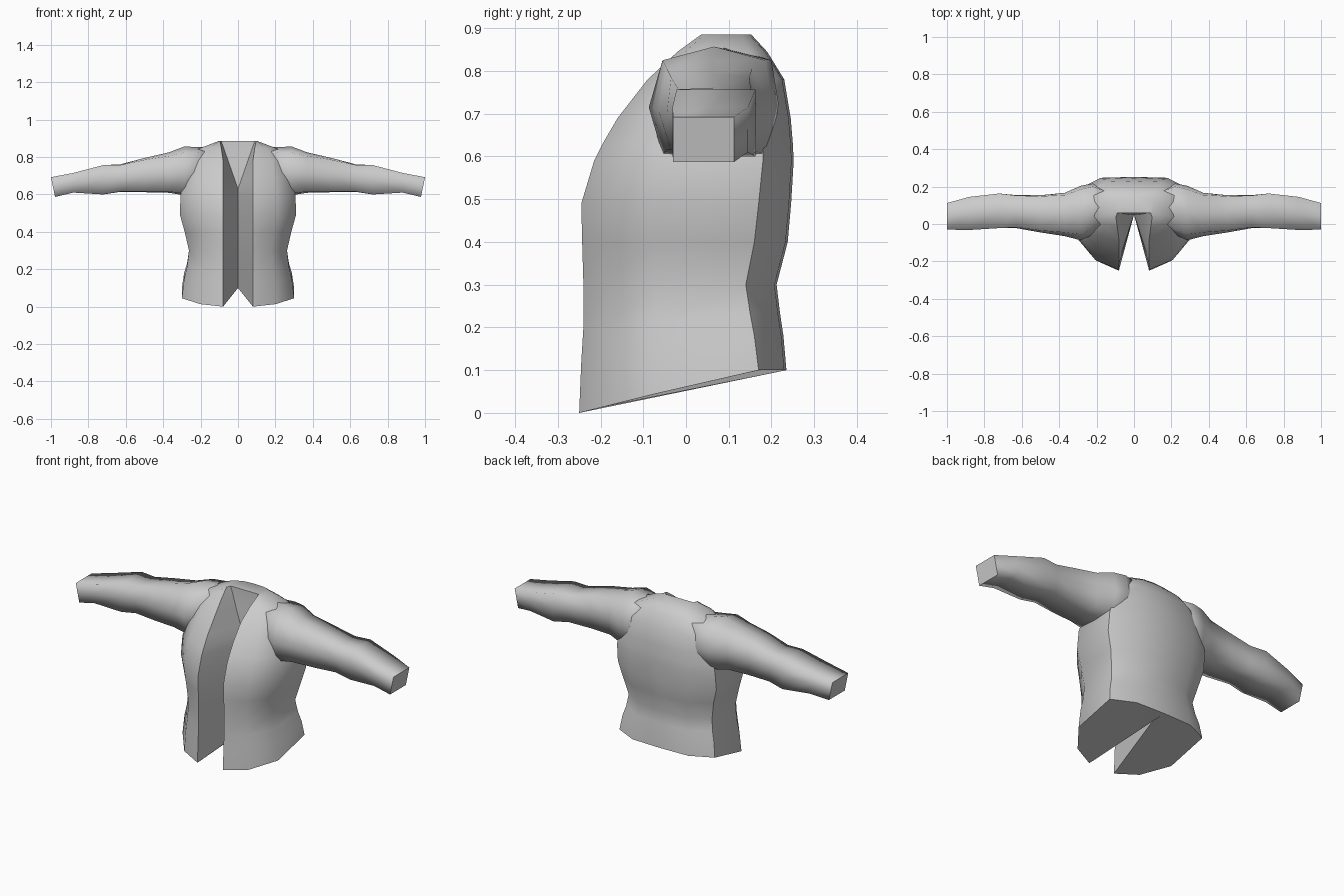
import bpy, bmesh, math

if "Cube" in bpy.data.objects:
    bpy.data.objects.remove(bpy.data.objects["Cube"])

cloth = bpy.data.materials.new("grey_cloth")
cloth.diffuse_color = (0.6, 0.6, 0.6, 1)
cloth.use_nodes = True
cloth.node_tree.nodes["Principled BSDF"].inputs["Base Color"].default_value = cloth.diffuse_color


def loft(bm, rings, closed):
    """Skin a list of equal-length vertex rings."""
    n = len(rings[0])
    for a, b in zip(rings, rings[1:]):
        for i in range(n if closed else n - 1):
            j = (i + 1) % n
            bm.faces.new((a[i], a[j], b[j], b[i]))


def finish(bm, name, angle):
    bmesh.ops.remove_doubles(bm, verts=bm.verts, dist=0.0005)
    bmesh.ops.recalc_face_normals(bm, faces=bm.faces)
    me = bpy.data.meshes.new(name)
    bm.to_mesh(me)
    bm.free()
    me.materials.append(cloth)
    ob = bpy.data.objects.new(name, me)
    bpy.context.collection.objects.link(ob)
    bpy.ops.object.select_all(action='DESELECT')
    ob.select_set(True)
    bpy.context.view_layer.objects.active = ob
    bpy.ops.object.shade_smooth_by_angle(angle=math.radians(angle))


# Jacket body: height, groove depth, lapel y, half width, side front y, side back y, back y
BODY = [
    (0.00, 0.15, -0.25, 0.30, -0.07, 0.17, 0.235),
    (0.12, 0.13, -0.245, 0.288, -0.07, 0.16, 0.228),
    (0.20, 0.10, -0.24, 0.272, -0.07, 0.15, 0.22),
    (0.30, 0.07, -0.24, 0.262, -0.07, 0.14, 0.212),
    (0.40, 0.055, -0.243, 0.285, -0.07, 0.16, 0.238),
    (0.49, 0.05, -0.245, 0.31, -0.07, 0.17, 0.246),
    (0.59, 0.05, -0.215, 0.308, -0.06, 0.18, 0.252),
    (0.63, 0.05, -0.195, 0.30, -0.05, 0.18, 0.25),
    (0.69, 0.05, -0.16, 0.285, -0.04, 0.18, 0.245),
    (0.78, 0.055, -0.09, 0.26, 0.0, 0.17, 0.23),
    (0.845, 0.06, -0.02, 0.21, 0.04, 0.15, 0.19),
    (0.885, 0.06, 0.035, 0.105, 0.06, 0.13, 0.153),
]
bm = bmesh.new()
for s in (1, -1):
    rings = []
    for k, (z, g, f, w, sf, sb, b) in enumerate(BODY):
        v = max(0, (z - 0.63) * 0.35)          # neck opening widens upward
        lap = 0.08 + max(0, z - 0.8) * 0.2
        pts = [(0, g), (v, g), (lap, f), (lap + (w - lap) * 0.55, f + (sf - f) * 0.3),
               (w, sf), (w, sb), (w * 0.58, b - 0.005), (0, b)]
        ring = []
        for x, y in pts:
            # the hem rises towards the back
            rise = min(0.1, 0.1 * (y + 0.25) / 0.4) * max(0, 1 - z / 0.3)
            ring.append(bm.verts.new((s * x, y, z + rise)))
        rings.append(ring)
    loft(bm, rings, False)
    bm.faces.new([rings[0][0]] + rings[0][2:])
    bm.faces.new(rings[-1])
finish(bm, "jacket_body", 55)

# Sleeves: x, x shift of lower edge, y front, y back, z bottom, z top, bulge of edge middles
SLEEVE = [
    (0.14, 0, 0.02, 0.17, 0.66, 0.835, 0.02),
    (0.22, 0, -0.03, 0.20, 0.62, 0.825, 0.028),
    (0.285, 0, -0.055, 0.185, 0.605, 0.825, 0.032),
    (0.37, 0, -0.045, 0.155, 0.615, 0.805, 0.02),
    (0.50, 0, -0.035, 0.148, 0.615, 0.785, 0.01),
    (0.63, 0, -0.018, 0.152, 0.615, 0.757, 0.004),
    (0.72, 0, -0.022, 0.163, 0.60, 0.757, 0.0),
    (0.88, 0, -0.032, 0.145, 0.61, 0.715, 0.0),
    (1.00, -0.022, -0.03, 0.112, 0.587, 0.692, 0.0),
]
for s, side in ((1, "left"), (-1, "right")):
    bm = bmesh.new()
    rings = []
    for x, dx, y0, y1, z0, z1, q in SLEEVE:
        ym, zm = (y0 + y1) / 2, (z0 + z1) / 2
        pts = [(y0, z0), (ym, z0 - q * 0.3), (y1, z0), (y1 + q * 0.6, zm),
               (y1, z1), (ym, z1 + q), (y0, z1), (y0 - q, zm)]
        rings.append([bm.verts.new((s * (x + dx * (z1 - z) / (z1 - z0)), y, z))
                      for y, z in pts])
    loft(bm, rings, True)
    bm.faces.new(rings[0])
    bm.faces.new(rings[-1])
    finish(bm, side + "_sleeve", 100)
    # keep the flat cuff end crisp
    me = bpy.context.object.data
    for e in me.edges:
        if all(abs(me.vertices[i].co.x) > 0.97 for i in e.vertices):
            e.use_edge_sharp = True
